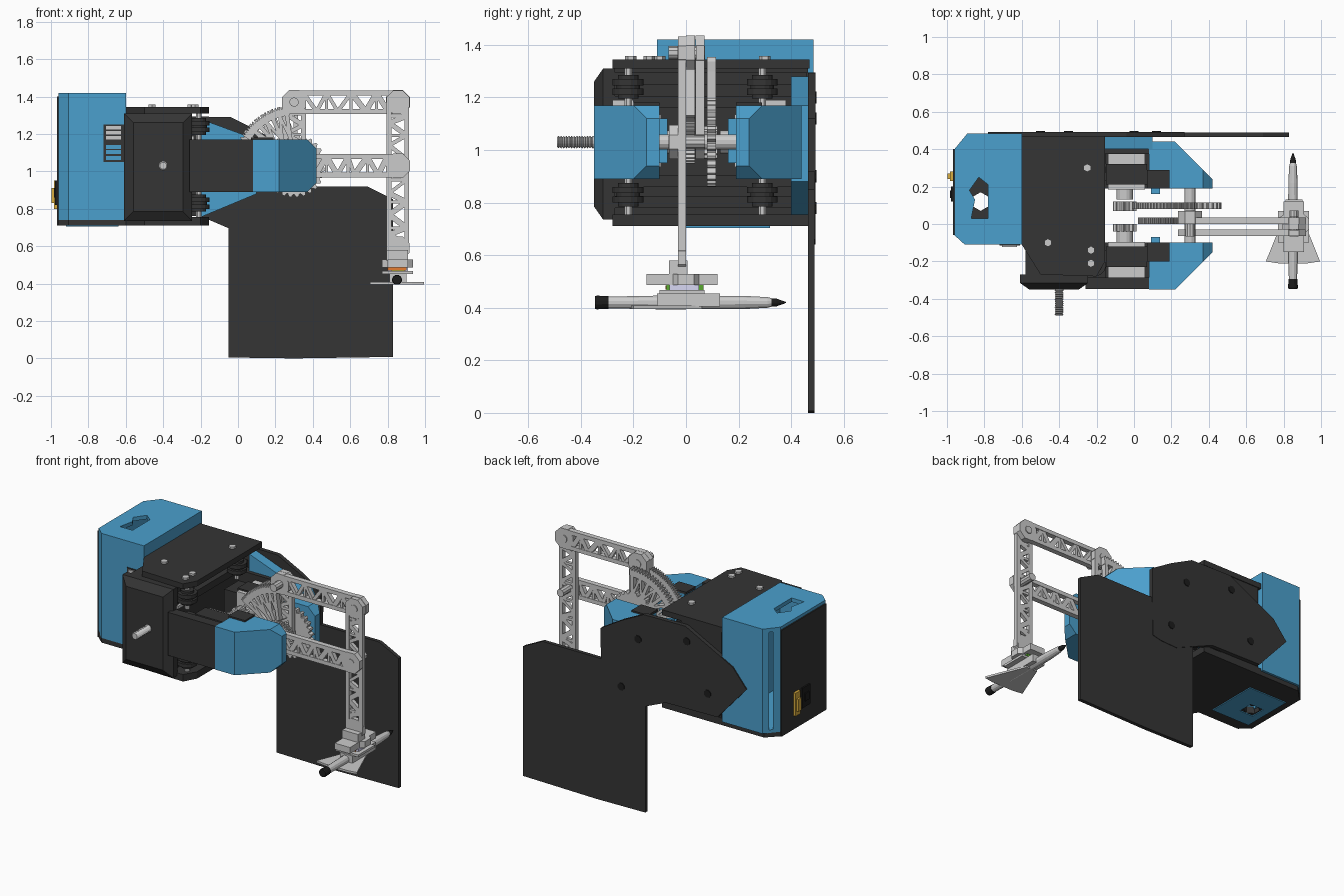
import bpy, bmesh, random
from math import sin, cos, pi, radians, hypot
from mathutils import Vector

if "Cube" in bpy.data.objects:
    bpy.data.objects.remove(bpy.data.objects["Cube"])
random.seed(4)

def material(name, r, g, b):
    m = bpy.data.materials.new(name)
    m.diffuse_color = (r, g, b, 1)
    m.use_nodes = True
    m.node_tree.nodes["Principled BSDF"].inputs["Base Color"].default_value = m.diffuse_color
    return m

BLUE = material("blue", 0.07, 0.35, 0.61)
DARK = material("dark", 0.035, 0.035, 0.035)
BLACK = material("black", 0.012, 0.012, 0.012)
YELLOW = material("yellow", 0.7, 0.42, 0.05)
ORANGE = material("orange", 0.8, 0.2, 0.03)
GREEN = material("green", 0.1, 0.4, 0.03)
LILAC = material("lilac", 0.68, 0.68, 0.9)

def finish(name, bm, mat):
    bmesh.ops.recalc_face_normals(bm, faces=bm.faces)
    me = bpy.data.meshes.new(name)
    bm.to_mesh(me); bm.free()
    if mat: me.materials.append(mat)
    ob = bpy.data.objects.new(name, me)
    bpy.context.collection.objects.link(ob)
    return ob

def part(name, mat, *prisms):
    """Join prisms (2D outline, extrusion axis, from, to) into one object."""
    bm = bmesh.new()
    for pts, axis, a, b in prisms:
        to3 = {'x': lambda p, t: (t, p[0], p[1]), 'y': lambda p, t: (p[0], t, p[1]),
               'z': lambda p, t: (p[0], p[1], t)}[axis]
        lo = [bm.verts.new(to3(p, a)) for p in pts]
        hi = [bm.verts.new(to3(p, b)) for p in pts]
        bm.faces.new(lo[::-1]); bm.faces.new(hi)
        for i in range(len(pts)):
            j = (i + 1) % len(pts)
            bm.faces.new((lo[i], lo[j], hi[j], hi[i]))
    return finish(name, bm, mat)

def rect(u0, u1, v0, v1): return [(u0, v0), (u1, v0), (u1, v1), (u0, v1)]
def ngon(u, v, r, n): return [(u + r*cos(2*pi*(i+.5)/n), v + r*sin(2*pi*(i+.5)/n)) for i in range(n)]
def box(x0, x1, y0, y1, z0, z1): return (rect(x0, x1, y0, y1), 'z', z0, z1)

def hull(name, mat, pts):
    bm = bmesh.new()
    for p in pts: bm.verts.new(p)
    bmesh.ops.convex_hull(bm, input=bm.verts)
    bmesh.ops.dissolve_limit(bm, angle_limit=0.01, verts=bm.verts, edges=bm.edges)
    return finish(name, bm, mat)

def lathe_y(name, mat, profile, cx, cz, n):
    bm = bmesh.new()
    rings = [[bm.verts.new((p[0], y, p[1])) for p in ngon(cx, cz, r, n)] for y, r in profile]
    for a, b in zip(rings, rings[1:]):
        for i in range(n):
            bm.faces.new((a[i], a[(i+1) % n], b[(i+1) % n], b[i]))
    bm.faces.new(rings[0]); bm.faces.new(rings[-1])
    return finish(name, bm, mat)

def cut(ob, prism):
    c = part("cutter", None, prism)
    m = ob.modifiers.new("cut", 'BOOLEAN')
    m.object, m.operation = c, 'DIFFERENCE'
    bpy.context.view_layer.objects.active = ob
    bpy.ops.object.modifier_apply(modifier=m.name)
    bpy.data.objects.remove(c)

def strut(a, b, t):
    a, b = Vector(a), Vector(b)
    n = (b - a).normalized().orthogonal() * t / 2
    return [tuple(a + n), tuple(b + n), tuple(b - n), tuple(a - n)]

def truss(name, p0, p1, w, y0, y1, n):
    """Flat lattice link in the xz plane: two rails, irregular zigzag, end bosses."""
    p0, p1 = Vector(p0), Vector(p1)
    d = (p1 - p0).normalized()
    s = d.orthogonal() * (w / 2 - 0.013)
    out = [(strut(p0 + s*k, p1 + s*k, 0.026), 'y', y0, y1) for k in (-1, 1)]
    pos = [p0.lerp(p1, min(1, max(0, (i + random.uniform(-.25, .25)) / n))) for i in range(n + 1)]
    for i in range(n):
        k = 1 if i % 2 else -1
        out.append((strut(pos[i] + s*k, pos[i+1] - s*k, random.uniform(.018, .032)), 'y', y0 + .003, y1 - .003))
        if i % 2:
            out.append((strut(pos[i] - s, pos[i] + s, 0.016), 'y', y0 + .005, y1 - .005))
    for p in (p0, p1):
        out.append((ngon(p.x, p.y, w * 0.56, 8), 'y', y0, y1))
    return part(name, None, *out)

# Rear blue housing: hollow, open through roof and floor
foot = [(-.96, -.06), (-.905, -.11), (-.6, -.11), (-.6, .485), (-.89, .485), (-.96, .40)]
housing = part("rear_housing", BLUE, (foot, 'z', .74, 1.42))
cut(housing, (rect(-.93, -.62, -.08, .455), 'z', .76, 1.395))
hole = [(-.87, .03), (-.78, .03), (-.78, .21), (-.83, .25), (-.88, .18), (-.85, .13)]
cut(housing, (hole, 'z', .7, 1.5))
part("back_panel", DARK, box(-.968, -.958, -.06, .40, .71, 1.40))
part("power_socket", YELLOW, box(-.985, -.96, .23, .28, .80, .95), box(-.998, -.98, .24, .27, .83, .91))
part("power_switch", BLACK, box(-.978, -.96, .12, .20, .82, .95), box(-.985, -.96, .14, .18, .86, .91))
part("port_recess", DARK, box(-.72, -.61, -.114, -.105, 1.05, 1.25))
part("port_blocks", None, *[box(-.705, -.625, -.122, -.11, z, z + .018) for z in (1.17, 1.197, 1.224)])
part("port_tabs", BLUE, *[box(-.705, -.625, -.122, -.11, z, z + .022) for z in (1.06, 1.092, 1.12)])

# Carriage: top and bottom plates, core, rails
front_edge = [(-.5, -.27), (-.2, -.28), (-.155, -.2), (-.155, .47)]
part("top_plate", DARK, ([(-.6, -.11)] + front_edge + [(-.6, .47)], 'z', 1.31, 1.345))
base = part("bottom_plate", DARK, ([(-.96, -.06), (-.905, -.11), (-.6, -.11)] + front_edge
                                   + [(-.89, .47), (-.96, .40)], 'z', .71, .755))
cut(base, (ngon(-.82, .12, .05, 6), 'z', .6, .9))
for x0, x1, y0, y1 in ((-.92, -.87, -.03, .32), (-.77, -.64, -.03, .32), (-.87, -.77, .17, .32), (-.87, -.77, -.03, .07)):
    part("floor_inlay", BLUE, box(x0, x1, y0, y1, .704, .715))
part("carriage_core", DARK, box(-.58, -.29, -.27, .465, .755, 1.31))
part("cross_rails", DARK, *[box(-.29, -.25, -.28, .46, z, z + .045) for z in (.78, .86, 1.16, 1.25)])
part("rail_slots", None, *[box(-.26, -.235, y, y + .08, z, z + .02)
                           for y in (-.28, .3) for z in (.89, 1.17)])
for y in (-.22, .29):
    for z in (.83, 1.24):
        part("guide_wheel", DARK, *[(ngon(-.21, y, r, 16), 'z', z + a, z + b)
             for r, a, b in ((.04, -.045, -.03), (.06, -.03, -.006), (.045, -.006, .006), (.06, .006, .03), (.04, .03, .045))])
        part("wheel_axle", None, (ngon(-.21, y, .016, 8), 'z', z - .08, z + .08))
part("top_bolts", None, *[(ngon(x, y, .022, 6), 'z', 1.34, 1.358) for x, y in ((-.46, -.1), (-.23, -.21), (-.23, -.14), (-.25, .3))])

# Front cover: block with a chamfered face
hull("front_cover", DARK, [(x, y, z) for a, y in ((0, -.27), (0, -.315), (.05, -.35))
                           for x in (-.61 + a, -.245 - a) for z in (.735 + a, 1.31 - a)])
thread = []
for i in range(14):
    thread += [(-.49 + i*.01, .019), (-.485 + i*.01, .025)]
lathe_y("adjusting_screw", None, thread + [(-.34, .02)], -.40, 1.03, 12)

# Side plate, its blue gusset, and the drawing sheet
part("side_plate", DARK, ([(-.34, 1.295), (-.04, 1.29), (.12, 1.21), (.27, 1.12), (.265, .66), (.2, .645), (.08, .64),
                           (-.2, .76), (-.57, .765), (-.78, 1.0), (-.68, 1.12)], 'y', .465, .492))
part("side_gusset", BLUE, ([(-.2, .755), (.1, .88), (.1, 1.17), (-.2, 1.28)], 'y', .40, .466))
part("side_bolts", BLACK, *[(ngon(x, z, .025, 8), 'y', .48, .497) for x, z in ((-.35, 1.2), (-.5, .9), (.12, .78), (0, 1.12))])
part("board", DARK, ([(-.05, .005), (.3, .0), (.83, .008), (.83, .85), (.69, .92), (-.05, .92)], 'y', .465, .489))

# Shoulders, mirrored about y = 0.045
for side, m in (("front", lambda y: y), ("rear", lambda y: .09 - y)):
    cap = [(x, y, z) for x, y in ((.08, -.35), (.22, -.35), (.08, -.10), (.37, -.10), (.37, -.20)) for z in (.89, 1.17)]
    cap += [(.42, y, z) for y in (-.10, -.15) for z in (.94, 1.12)]
    hull(side + "_shoulder_cap", BLUE, [(x, m(y), z) for x, y, z in cap])
    def sb(x0, x1, y0, y1, z0, z1): return box(x0, x1, *sorted((m(y0), m(y1))), z0, z1)
    part(side + "_shoulder_panel", DARK, sb(-.26, .085, -.348, -.285, .89, 1.17), sb(-.16, .085, -.3, -.1, .89, .93),
         sb(.07, .19, -.2, -.10, 1.165, 1.18))
    part(side + "_motor_body", DARK, sb(-.15, .07, -.23, -.12, .925, 1.145), sb(-.26, -.15, -.29, -.14, .93, 1.1))
    part(side + "_motor_ends", None, sb(-.14, .06, -.285, -.23, .935, 1.135), sb(-.14, .06, -.12, -.095, .935, 1.135))
    part(side + "_cap_boss", BLUE, sb(.09, .14, -.105, -.07, .95, 1.12))
    part(side + "_motor_shaft", None, (ngon(-.05, 1.03, .045, 16), 'y', *sorted((m(-.10), m(-.04)))))

# Gears around the shoulder pivot
PX, PZ = .30, 1.03
def gear(cx, cz, r, teeth, a0=0, a1=360):
    out = []
    for i in range(teeth):
        for f, k in ((0, -.012), (.3, 0.004), (.6, .004), (.85, -.012)):
            a = radians(a0 + (a1 - a0) * (i + f) / teeth)
            out.append((cx + (r + k) * cos(a), cz + (r + k) * sin(a)))
    return out
def polar(r, deg): return (PX + r*cos(radians(deg)), PZ + r*sin(radians(deg)))
for name, y0, y1, a0, a1, rb in (("rear_gear", .08, .115, 85, 165, .165), ("front_gear", .0, .034, 95, 150, .08)):
    arc = gear(PX, PZ, .32, 22, a0, a1) + [polar(.27, a1 - (a1 - a0) * i / 12) for i in range(13)]
    zig = [a0 + 3 + (a1 - a0 - 6) * i / 6 for i in range(7)]
    web = [(strut(polar(.10, zig[i]), polar(.285, zig[i]), .022), 'y', y0, y1) for i in range(0, 7, 2)]
    web += [(strut(polar((.15, .28)[i % 2], zig[i]), polar((.28, .15)[i % 2], zig[i+1]), .016), 'y', y0, y1) for i in range(6)]
    part(name, None, (arc, 'y', y0, y1), (gear(PX, PZ, rb, 28), 'y', y0, y1), *web)
part("pinions", None, *[(gear(-.05, 1.03, .06, 12), 'y', a, b) for a, b in ((-.04, .0), (.07, .12))])
part("shoulder_axle", None, (ngon(PX, PZ, .03, 12), 'y', -.11, .2))

# Lattice arm linkage
truss("upper_link", (.30, 1.37), (.855, 1.37), .125, .0, .034, 9)
truss("lower_link", (.30, 1.03), (.855, 1.03), .125, -.064, -.03, 10)
truss("rear_link", (.30, 1.03), (.30, 1.37), .125, .036, .07, 6)
truss("forearm", (.855, 1.37), (.855, .59), .12, -.03, .0, 13)
part("joint_pins", None, *[(ngon(x, z, .025, 10), 'y', -.066, .072) for x, z in ((.30, 1.37), (.855, 1.03))],
     (ngon(.855, 1.37, .025, 10), 'y', -.035, .04))

# Wrist and pen holder
part("wrist_block", None, box(.795, .91, -.065, .005, .52, .58))
cross = [(.80, -.15), (.91, -.15), (.91, -.05), (.935, -.03), (.935, .03), (.91, .05), (.91, .12), (.80, .12),
         (.80, .05), (.77, .03), (.77, -.03), (.80, -.05)]
part("wrist_plate", None, (cross, 'z', .487, .528))
part("magnet", LILAC, box(.80, .91, -.062, .05, .465, .495))
part("magnet_trim", GREEN, box(.82, .89, -.075, -.06, .468, .496), box(.82, .89, .028, .066, .468, .496))
part("magnet_pad", ORANGE, box(.80, .90, -.078, -.074, .47, .485))
part("holder_top", None, box(.77, .935, -.10, .07, .452, .467))
part("holder_clip", None, box(.81, .90, -.11, .13, .405, .455))
part("holder_wing", None, ([(.81, .06), (.89, .06), (.995, -.2), (.93, -.21), (.77, -.21), (.705, -.2)], 'z', .395, .408))

# Pen
lathe_y("pen_barrel", None, [(-.30, .023), (-.1, .027), (.22, .026), (.31, .021), (.325, .017)], .85, .42, 12)
lathe_y("pen_cap", BLACK, [(-.347, .024), (-.34, .027), (-.295, .025)], .85, .42, 12)
lathe_y("pen_tip", BLACK, [(.32, .017), (.345, .015), (.38, .002)], .85, .42, 12)
